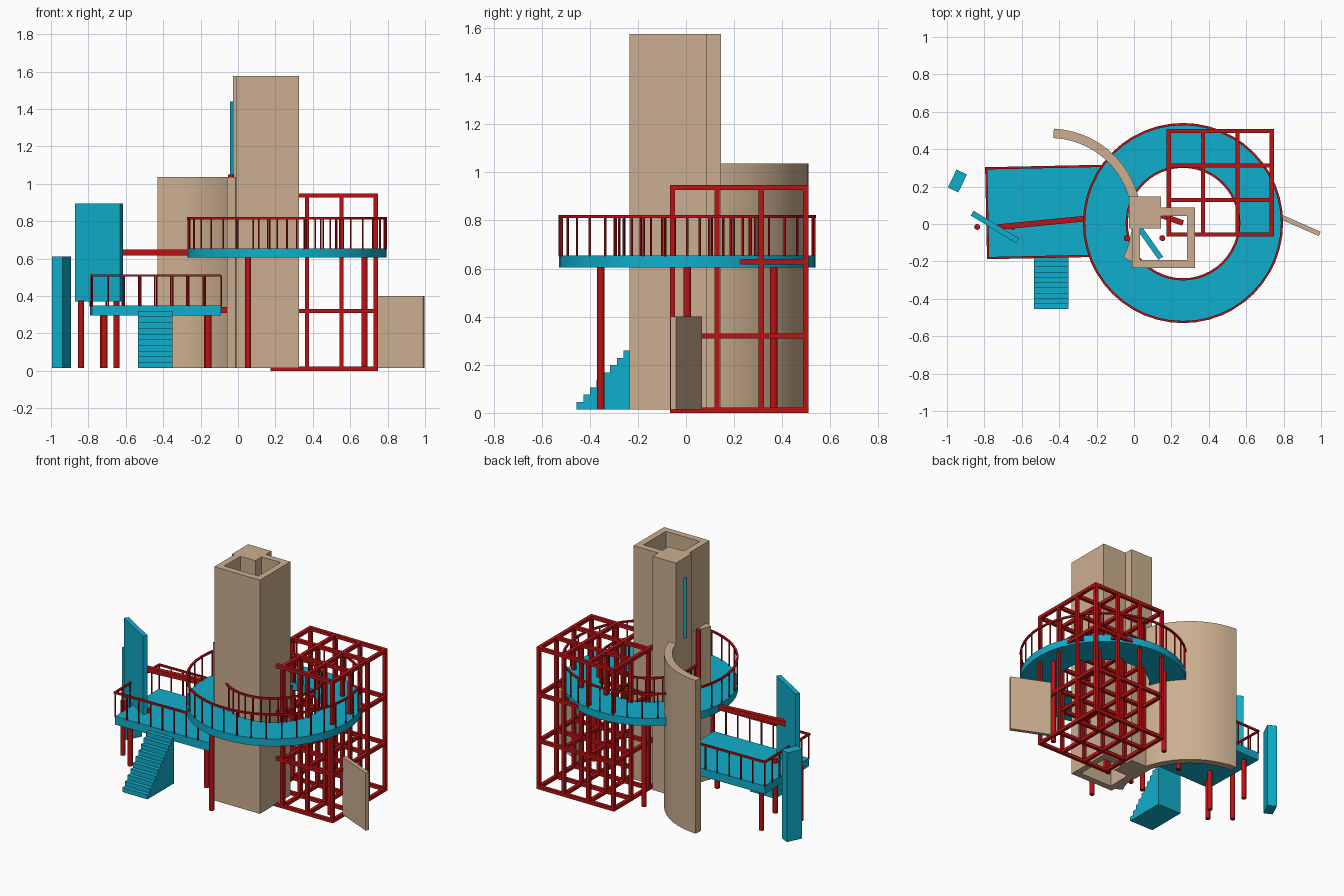
import bpy, bmesh, math
from mathutils import Matrix, Vector

cube = bpy.data.objects.get("Cube")
if cube:
    bpy.data.objects.remove(cube, do_unlink=True)


def material(name, rgb):
    m = bpy.data.materials.new(name)
    m.use_nodes = True
    m.diffuse_color = (*rgb, 1)
    m.node_tree.nodes["Principled BSDF"].inputs["Base Color"].default_value = (*rgb, 1)
    return m


RED = material("red paint", (0.5, 0.006, 0.007))
BLUE = material("turquoise paint", (0.005, 0.43, 0.61))
TAN = material("tan board", (0.6, 0.43, 0.28))
BASE = 0.015


def finish(name, bm, mat, smooth=False):
    bmesh.ops.recalc_face_normals(bm, faces=bm.faces)
    mesh = bpy.data.meshes.new(name)
    bm.to_mesh(mesh)
    bm.free()
    mesh.materials.append(mat)
    ob = bpy.data.objects.new(name, mesh)
    bpy.context.collection.objects.link(ob)
    if smooth:
        bpy.ops.object.select_all(action='DESELECT')
        ob.select_set(True)
        bpy.context.view_layer.objects.active = ob
        bpy.ops.object.shade_smooth_by_angle(angle=math.radians(40))
    return ob


def add_box(bm, lo, hi):
    lo, hi = Vector(lo), Vector(hi)
    mat = Matrix.Translation((lo + hi) / 2) @ Matrix.Diagonal((*(hi - lo), 1))
    bmesh.ops.create_cube(bm, size=1, matrix=mat)


def add_plank(bm, a, b, thick, z0, z1):
    """Upright board between two plan points."""
    a, b = Vector(a), Vector(b)
    d, c = b - a, (a + b) / 2
    mat = (Matrix.Translation((c.x, c.y, (z0 + z1) / 2))
           @ Matrix.Rotation(math.atan2(d.y, d.x), 4, 'Z')
           @ Matrix.Diagonal((d.length, thick, z1 - z0, 1)))
    bmesh.ops.create_cube(bm, size=1, matrix=mat)


def add_post(bm, x, y, z0, z1, r=0.016, sides=12):
    bmesh.ops.create_cone(bm, cap_ends=True, segments=sides, radius1=r, radius2=r, depth=z1 - z0,
                          matrix=Matrix.Translation((x, y, (z0 + z1) / 2)))


def add_arc(bm, c, r0, r1, z0, z1, start, end, n):
    """Curved wall of rectangular section; a full turn closes into a ring."""
    closed = end - start >= 360
    rows = []
    for i in range(n if closed else n + 1):
        t = math.radians(start + (end - start) * i / n)
        rows.append([bm.verts.new((c[0] + r * math.cos(t), c[1] + r * math.sin(t), z))
                     for r, z in ((r0, z0), (r1, z0), (r1, z1), (r0, z1))])
    for i in range(n):
        p, q = rows[i], rows[(i + 1) % len(rows)]
        for k in range(4):
            bm.faces.new((p[k], p[k - 1], q[k - 1], q[k]))
    if not closed:
        bm.faces.new(rows[0])
        bm.faces.new(rows[-1])


def plank(name, mat, *args):
    bm = bmesh.new()
    add_plank(bm, *args)
    finish(name, bm, mat)


# Hollow square tower with a solid corner shaft
TOP = 1.575
bm = bmesh.new()
x0, x1, y0, y1, w = -0.01, 0.326, -0.235, 0.087, 0.043
add_box(bm, (x0, y0, BASE), (x1, y0 + w, TOP))
add_box(bm, (x0, y1 - w, BASE), (x1, y1, TOP))
add_box(bm, (x0, y0 + w, BASE), (x0 + w, y1 - w, TOP))
add_box(bm, (x1 - w, y0 + w, BASE), (x1, y1 - w, TOP))
finish("tower", bm, TAN)
bm = bmesh.new()
add_box(bm, (-0.027, -0.023, BASE), (0.144, 0.146, TOP))
finish("tower_shaft", bm, TAN)

# Curved wall
bm = bmesh.new()
add_arc(bm, (-0.45, 0.02), 0.44, 0.49, BASE, 1.037, -27, 87.5, 18)
finish("curved_wall", bm, TAN, True)

# Round deck with railings and legs
C = (0.262, 0.005)
R_IN, R_OUT = 0.295, 0.533
bm = bmesh.new()
add_arc(bm, C, R_IN, R_OUT, 0.605, 0.655, 0, 360, 48)
finish("round_deck", bm, BLUE, True)
for name, r in (("inner", R_IN + 0.006), ("outer", R_OUT - 0.004)):
    bm = bmesh.new()
    add_arc(bm, C, r - 0.006, r + 0.006, 0.81, 0.822, 0, 360, 48)
    for i in range(36):
        t = math.tau * i / 36
        add_post(bm, C[0] + r * math.cos(t), C[1] + r * math.sin(t), 0.65, 0.815, 0.005, 6)
    finish(name + "_railing", bm, RED)
bm = bmesh.new()
for deg in (0, 120, 240):
    t = math.radians(deg)
    add_post(bm, C[0] + 0.415 * math.cos(t), C[1] + 0.415 * math.sin(t), BASE, 0.61)
finish("round_deck_legs", bm, RED, True)

# Climbing frame: a three by three by three lattice of square bars
h = 0.011
xs = [0.186 + 0.1835 * i for i in range(4)]
ys = [-0.056 + 0.1845 * i for i in range(4)]
zs = [0.011 + 0.3085 * i for i in range(4)]
bm = bmesh.new()
for i in range(4):
    for j in range(4):
        add_box(bm, (xs[0] - h, ys[i] - h, zs[j] - h), (xs[3] + h, ys[i] + h, zs[j] + h))
        add_box(bm, (xs[i] - h, ys[0] - h, zs[j] - h), (xs[i] + h, ys[3] + h, zs[j] + h))
        add_box(bm, (xs[i] - h, ys[j] - h, zs[0] - h), (xs[i] + h, ys[j] + h, zs[3] + h))
finish("climbing_frame", bm, RED)

# Low platform, slightly turned, with railing and legs
turn = Matrix.Translation((-0.44, 0.065, 0)) @ Matrix.Rotation(math.radians(1.2), 4, 'Z')
HX, HY = 0.345, 0.24
bm = bmesh.new()
add_box(bm, (-HX, -HY, 0.295), (HX, HY, 0.35))
finish("low_platform", bm, BLUE).matrix_world = turn
bm = bmesh.new()
g = 0.006
for s in (-1, 1):
    add_box(bm, (-HX - g, s * HY - g, 0.503), (HX, s * HY + g, 0.515))
    for i in range(9):
        add_post(bm, -HX + 2 * HX * i / 8, s * HY, 0.345, 0.51, 0.005, 6)
add_box(bm, (-HX - g, -HY, 0.503), (-HX + g, HY, 0.515))
for i in range(1, 6):
    add_post(bm, -HX, -HY + 2 * HY * i / 6, 0.345, 0.51, 0.005, 6)
finish("low_platform_railing", bm, RED).matrix_world = turn
bm = bmesh.new()
for sx in (-1, 1):
    for sy in (-1, 1):
        add_post(bm, sx * 0.278, sy * 0.175, BASE, 0.3)
finish("low_platform_legs", bm, RED, True).matrix_world = turn

# Solid stairs
bm = bmesh.new()
STEPS = 10
run, rise = 0.028, 0.0305
profile = [(-0.455, BASE)]
for i in range(STEPS):
    y, z = -0.455 + run * i, BASE + rise * (i + 1)
    profile += [(y, z), (y + run, z)]
profile.append((-0.455 + run * STEPS, BASE))
face = bm.faces.new([bm.verts.new((-0.535, y, z)) for y, z in profile])
ext = bmesh.ops.extrude_face_region(bm, geom=[face])
bmesh.ops.translate(bm, vec=(0.185, 0, 0),
                    verts=[v for v in ext["geom"] if isinstance(v, bmesh.types.BMVert)])
finish("stairs", bm, BLUE)

# Raised boards, each on a pair of posts
for name, a, b, z0, z1, cy in (("side", (-0.865, 0.058), (-0.622, -0.09), 0.37, 0.895, -0.016),
                               ("tower", (-0.03, 0.062), (0.143, -0.183), 1.045, 1.44, -0.076)):
    plank(name + "_board", BLUE, a, b, 0.03, z0, z1)
    bm = bmesh.new()
    mid = (a[0] + b[0]) / 2
    for s in (-1, 1):
        add_post(bm, mid + s * 0.095, cy, BASE, z0 + 0.005)
    finish(name + "_board_posts", bm, RED, True)

# Connecting beams
plank("upper_beam", RED, (-0.73, -0.017), (0.058, 0.06), 0.03, 0.617, 0.648)
plank("lower_beam", RED, (-0.2, 0.17), (0.262, 0.005), 0.03, 0.31, 0.34)

# Free-standing boards
plank("outer_block", BLUE, (-0.967, 0.182), (-0.921, 0.278), 0.062, BASE, 0.61)
plank("low_screen", TAN, (0.745, 0.056), (0.993, -0.053), 0.025, BASE, 0.4)
